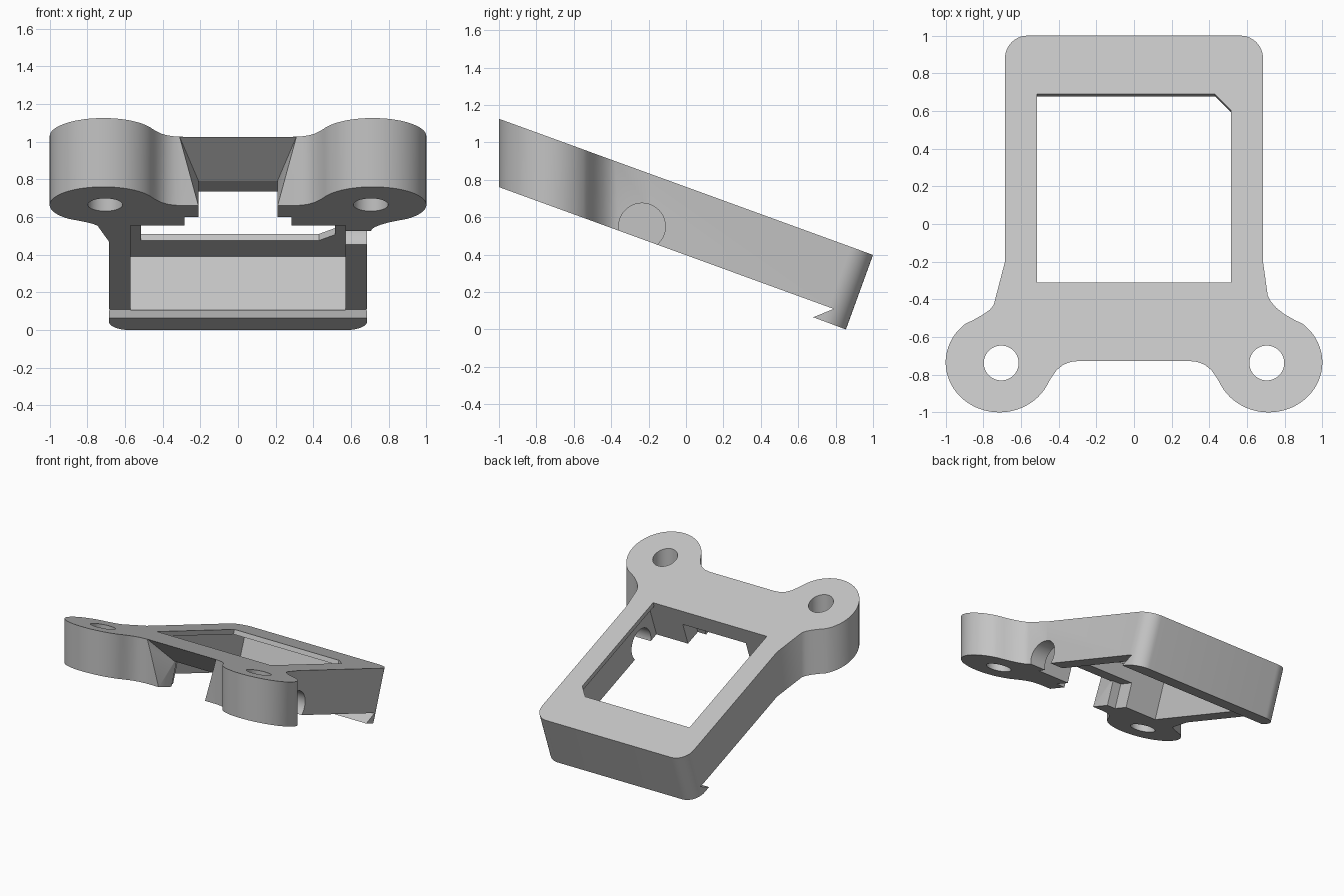
import bpy, bmesh
from math import sin, cos, tan, radians, pi

if "Cube" in bpy.data.objects:
    bpy.data.objects.remove(bpy.data.objects["Cube"])

TILT = radians(20)
TOP = 0.762          # height of the sloped top face at y = 0
DEPTH = 0.343        # thickness square to the slope

grey = bpy.data.materials.new("plain grey")
grey.use_nodes = True
grey.diffuse_color = (0.55, 0.55, 0.55, 1)
grey.node_tree.nodes["Principled BSDF"].inputs["Base Color"].default_value = grey.diffuse_color


def sloped(x, y, d):
    """Point d below the top face, square to the slope."""
    return (x, y - d * sin(TILT), TOP - tan(TILT) * y - d * cos(TILT))


def finish(name, bm):
    bmesh.ops.recalc_face_normals(bm, faces=bm.faces)
    mesh = bpy.data.meshes.new(name)
    bm.to_mesh(mesh)
    bm.free()
    mesh.materials.append(grey)
    obj = bpy.data.objects.new(name, mesh)
    bpy.context.collection.objects.link(obj)
    return obj


def loft(name, ring_a, ring_b):
    """Closed solid between two matching rings."""
    bm = bmesh.new()
    a = [bm.verts.new(p) for p in ring_a]
    b = [bm.verts.new(p) for p in ring_b]
    bm.faces.new(a)
    bm.faces.new(b)
    for i in range(len(a)):
        j = (i + 1) % len(a)
        bm.faces.new((a[i], a[j], b[j], b[i]))
    return finish(name, bm)


def sloped_block(name, outline, d0, d1):
    return loft(name, [sloped(x, y, d0) for x, y in outline],
                [sloped(x, y, d1) for x, y in outline])


def rect(half, y0, y1):
    return [(-half, y0), (half, y0), (half, y1), (-half, y1)]


def arc(cx, cy, rx, ry, start, end, steps):
    angles = [radians(start + (end - start) * i / steps) for i in range(steps + 1)]
    return [(cx + rx * cos(a), cy + ry * sin(a)) for a in angles]


def half_outline(neck):
    """Front fillet, ear, neck and rounded back corner of one side."""
    return ([(0.29, -0.727), (0.335, -0.732), (0.375, -0.747), (0.41, -0.775), (0.435, -0.81)]
            + arc(0.715, -0.735, 0.285, 0.265, -157, 50, 40)
            + [(0.85, -0.508), (0.80, -0.48)] + neck + [(0.685, -0.2)]
            + arc(0.565, 0.88, 0.12, 0.12, 0, 90, 10))


# Body: upright walls at the ears, back wall square to the slope
left_side = half_outline([(0.755, -0.445), (0.725, -0.41), (0.71, -0.38)])
right_side = half_outline([(0.765, -0.455), (0.745, -0.43)])
outline = left_side + [(-x, y) for x, y in reversed(right_side)]
top_ring = [sloped(x, y, 0) for x, y in outline]
low_ring = [sloped(x, y, 0.6) if y > 0 else (x, y, TOP - tan(TILT) * y - 0.65)
            for x, y in outline]
body = loft("tilted_bracket_frame", top_ring, low_ring)

cutters = []

# Underside trim that leaves a hooked lip along the back
profile = [sloped(0, -1.4, DEPTH)[1:], sloped(0, 0.907, DEPTH)[1:],
           (0.68, 0.065), (0.854, 0.0), (1.2, -0.129), (1.2, -1.0), (-1.6, -1.0)]
cutters.append(loft("underside_trim", [(-1.5, y, z) for y, z in profile],
                    [(1.5, y, z) for y, z in profile]))

# Window with one clipped corner, and the wider cavity below it
window = [(-0.515, -0.31), (0.515, -0.31), (0.515, 0.605), (0.43, 0.69), (-0.515, 0.69)]
cutters.append(sloped_block("window_cut", window, -0.1, 0.1))
cutters.append(sloped_block("cavity_cut", rect(0.57, -0.315, 0.923), 0.037, 0.346))

# Stepped slot through the front bar
cutters.append(sloped_block("wide_slot_cut", rect(0.285, -0.443, -0.25), 0.149, 0.6))
cutters.append(sloped_block("narrow_slot_cut", rect(0.21, -1.2, -0.25), 0.149, 0.6))

# Undercut front face above the slot
bm = bmesh.new()
edge_z = TOP + tan(TILT) * 0.727
for s in (-1, 1):
    for x, y, z in [(0.31, -0.727, edge_z), (0.31, -0.85, edge_z), (0.21, -0.52, 0.793),
                    (0.21, -0.727, 0.66), (0.21, -0.85, 0.66)]:
        bm.verts.new((s * x, y, z))
bmesh.ops.convex_hull(bm, input=bm.verts)
cutters.append(finish("front_undercut", bm))

# Upright screw holes in the ears
for s in (-1, 1):
    ring = arc(s * 0.705, -0.738, 0.0925, 0.0925, 0, 360, 40)[:-1]
    cutters.append(loft("screw_hole_cut", [(x, y, 0.2) for x, y in ring],
                        [(x, y, 1.5) for x, y in ring]))

# Round cable hole through the left wall
ring = arc(-0.235, 0.55, 0.125, 0.125, 0, 360, 40)[:-1]
cutters.append(loft("cable_hole_cut", [(0.5, y, z) for y, z in ring],
                    [(0.9, y, z) for y, z in ring]))

# Carve the body
bpy.ops.object.select_all(action="DESELECT")
bpy.context.view_layer.objects.active = body
body.select_set(True)
for cutter in cutters:
    cutter.hide_render = True
    mod = body.modifiers.new(cutter.name, "BOOLEAN")
    mod.operation = "DIFFERENCE"
    mod.solver = "EXACT"
    mod.object = cutter
    bpy.ops.object.modifier_apply(modifier=mod.name)
    bpy.data.objects.remove(cutter)

bpy.ops.object.shade_smooth_by_angle(angle=radians(25))
